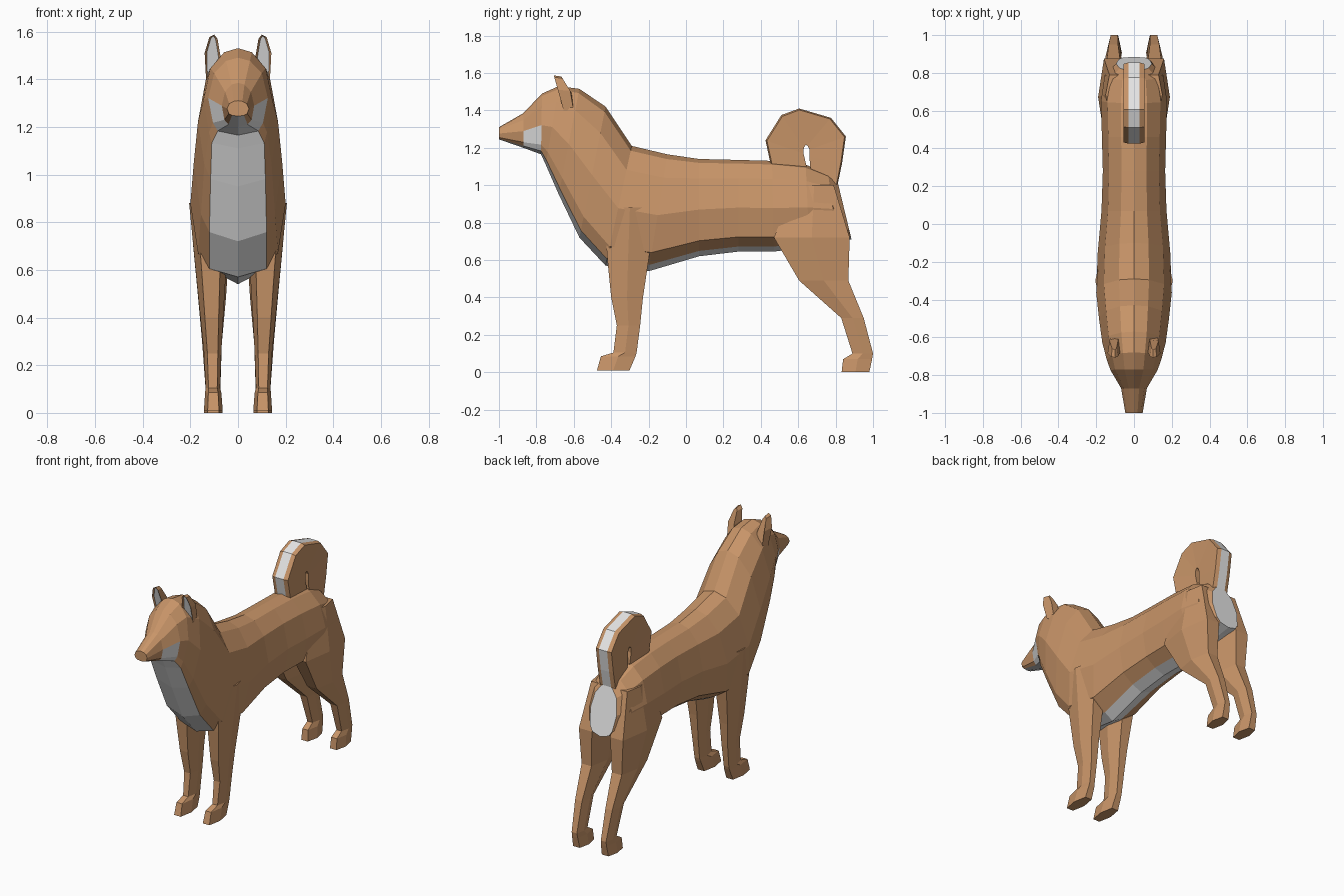
import bpy, bmesh
from mathutils import Vector

if "Cube" in bpy.data.objects:
    bpy.data.objects.remove(bpy.data.objects["Cube"])


def material(name, rgb):
    m = bpy.data.materials.new(name)
    m.diffuse_color = (*rgb, 1)
    m.use_nodes = True
    m.node_tree.nodes["Principled BSDF"].inputs["Base Color"].default_value = m.diffuse_color
    return m


TAN = material("tan fur", (0.58, 0.30, 0.14))
WHITE = material("white fur", (0.8, 0.8, 0.8))


def finish(bm, name):
    bmesh.ops.recalc_face_normals(bm, faces=bm.faces)
    me = bpy.data.meshes.new(name)
    bm.to_mesh(me)
    bm.free()
    me.materials.append(TAN)
    me.materials.append(WHITE)
    ob = bpy.data.objects.new(name, me)
    bpy.context.collection.objects.link(ob)
    return ob


def loft(name, rings, white=lambda i, j: False, end_white=False):
    """Skin closed rings; white(ring, segment) picks the pale faces."""
    bm = bmesh.new()
    vs = [[bm.verts.new(p) for p in r] for r in rings]
    n = len(rings[0])
    for i in range(len(vs) - 1):
        for j in range(n):
            k = (j + 1) % n
            f = bm.faces.new((vs[i][j], vs[i][k], vs[i + 1][k], vs[i + 1][j]))
            f.material_index = int(white(i, j))
    bm.faces.new(vs[0])
    bm.faces.new(vs[-1]).material_index = int(end_white)
    return finish(bm, name)


# Body, neck and head: rings from nose to rump (top y,z, bottom y,z, half width, bottom half width)
SECTIONS = [
    (-1.00, 1.31, -1.00, 1.245, .046, .025),
    (-.87, 1.385, -.87, 1.20, .068, .04),
    (-.77, 1.49, -.775, 1.165, .125, .085),
    (-.68, 1.53, -.75, 1.11, .145, .11),
    (-.57, 1.515, -.68, .95, .168, .115),
    (-.43, 1.42, -.57, .72, .185, .12),
    (-.29, 1.21, -.43, .57, .20, .12),
    (-.10, 1.165, -.20, .54, .192, .065),
    (.07, 1.14, .07, .62, .172, .07),
    (.28, 1.135, .28, .645, .165, .07),
    (.46, 1.13, .47, .645, .17, .07),
    (.64, 1.11, .66, .67, .175, .07),
    (.76, 1.06, .81, .70, .155, .07),
    (.81, 1.02, .885, .71, .095, .06),
]


def body_ring(ty, tz, by, bz, w, b):
    half = [(0, 0), (.4 * w, .04), (.8 * w, .2), (w, .52), (.84 * w, .84), (b, .945), (0, 1)]
    full = half + [(-x, t) for x, t in half[-2:0:-1]]
    return [(x, ty + (by - ty) * t, tz + (bz - tz) * t) for x, t in full]


def body_white(i, j):
    if i == 0:
        return j in (5, 6)
    if i == 1:
        return j in (3, 4, 5, 6, 7, 8)   # cheek patches
    return j in (5, 6)                   # throat, chest and belly


loft("body", [body_ring(*s) for s in SECTIONS], body_white, end_white=True)

# Tail: curled loop, outer and inner edge points (y, z)
OUTER = [(.81, 1.0), (.835, 1.12), (.855, 1.26), (.775, 1.36), (.605, 1.41),
         (.51, 1.375), (.425, 1.24), (.455, 1.10)]
INNER = [(.67, 1.03), (.66, 1.15), (.66, 1.19), (.65, 1.212), (.64, 1.215),
         (.63, 1.20), (.628, 1.17), (.645, 1.10)]


def tail_ring(o, i):
    o, i = Vector((0, *o)), Vector((0, *i))
    side = o.lerp(i, .04)
    pts = [(o, -.03), (o, .03), (side, .056), (i, .045), (i, -.045), (side, -.056)]
    return [p + Vector((x, 0, 0)) for p, x in pts]


loft("tail", [tail_ring(o, i) for o, i in zip(OUTER, INNER)], lambda i, j: j == 0)

# Legs with paws: rings (z, front y, back y, inner x, outer x)
FRONT = [(.88, -.44, -.16, .05, .205), (.60, -.42, -.20, .05, .178),
         (.40, -.40, -.23, .062, .158), (.25, -.37, -.245, .07, .143),
         (.105, -.388, -.264, .075, .136), (.085, -.455, -.27, .07, .138),
         (.01, -.476, -.302, .064, .143)]
HIND = [(1.0, .58, .79, .05, .15), (.72, .47, .875, .035, .19),
        (.49, .605, .868, .05, .168), (.29, .83, .95, .068, .15),
        (.10, .89, 1.0, .074, .136), (.07, .84, .995, .07, .138),
        (.0, .832, .98, .064, .143)]


def leg_ring(s, z, y0, y1, x0, x1):
    ym, d = (y0 + y1) / 2, (x1 - x0) * .2
    pts = [(x0 + d, y0), (x1 - d, y0), (x1, ym), (x1 - d, y1), (x0 + d, y1), (x0, ym)]
    return [(s * x, y, z) for x, y in pts]


# Ears: forward-leaning outline with a pale inset front and narrower back
EAR = [(.072, 1.41), (.074, 1.50), (.086, 1.57), (.10, 1.587), (.12, 1.577), (.14, 1.51), (.134, 1.40)]


def ear(name, s):
    bm = bmesh.new()
    front = [bm.verts.new((s * x, -.66 - (z - 1.42) * .28, z)) for x, z in EAR]
    back = [bm.verts.new((s * (.106 + (x - .106) * .7), -.60 - max(0, z - 1.48) * .62, z - .006))
            for x, z in EAR]
    face = bm.faces.new(front)
    bm.faces.new(back)
    n = len(EAR)
    for j in range(n):
        k = (j + 1) % n
        bm.faces.new((front[j], front[k], back[k], back[j]))
    bmesh.ops.recalc_face_normals(bm, faces=bm.faces)
    bmesh.ops.inset_individual(bm, faces=[face], thickness=.009, depth=-.008)
    face.material_index = 1
    finish(bm, name)


for s, side in ((-1, "right"), (1, "left")):
    loft("front_leg_" + side, [leg_ring(s, *r) for r in FRONT])
    loft("hind_leg_" + side, [leg_ring(s, *r) for r in HIND])
    ear("ear_" + side, s)
